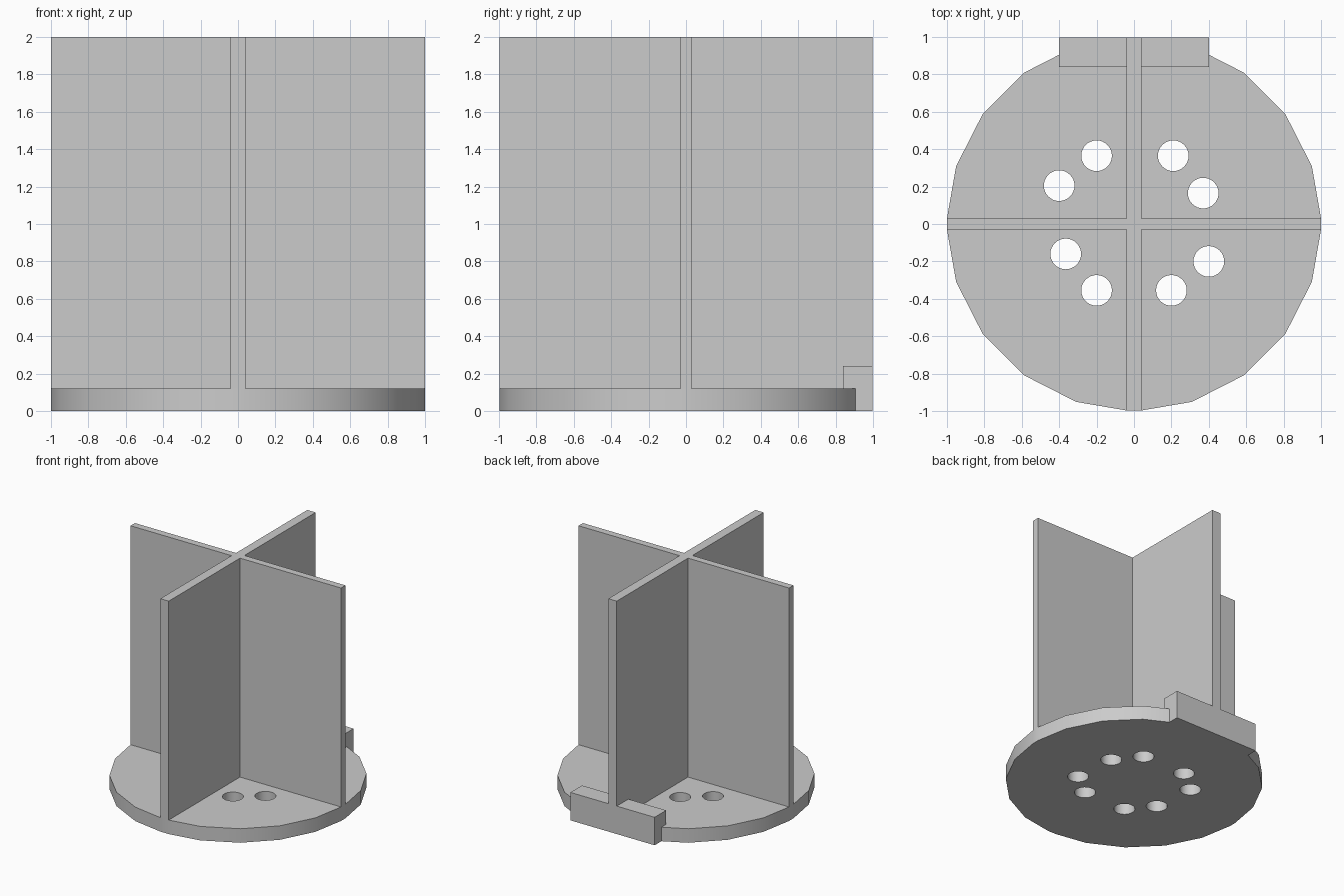
import bpy
import bmesh
from math import cos, sin, radians

cube = bpy.data.objects.get("Cube")
if cube:
    bpy.data.objects.remove(cube, do_unlink=True)

grey = bpy.data.materials.new("plain grey")
grey.use_nodes = True
colour = (0.6, 0.6, 0.6, 1)
grey.diffuse_color = colour
grey.node_tree.nodes["Principled BSDF"].inputs["Base Color"].default_value = colour

FRONT, BACK = -0.997, 0.997
BASE_TOP, HEIGHT = 0.12, 2.0
FIN_X, FIN_Y = 0.04, 0.03          # half thicknesses of the two fins
BLOCK_HALF, BLOCK_FRONT = 0.4, 0.84


def add_object(name, bm):
    bmesh.ops.recalc_face_normals(bm, faces=bm.faces)
    mesh = bpy.data.meshes.new(name)
    bm.to_mesh(mesh)
    bm.free()
    mesh.materials.append(grey)
    obj = bpy.data.objects.new(name, mesh)
    bpy.context.collection.objects.link(obj)
    return obj


def add_prism(bm, outline, z0, z1):
    face = bm.faces.new([bm.verts.new((x, y, z0)) for x, y in outline])
    result = bmesh.ops.extrude_face_region(bm, geom=[face], use_keep_orig=True)
    top = [v for v in result["geom"] if isinstance(v, bmesh.types.BMVert)]
    bmesh.ops.translate(bm, verts=top, vec=(0, 0, z1 - z0))


def box(name, x0, x1, y0, y1, z0, z1):
    bm = bmesh.new()
    add_prism(bm, [(x0, y0), (x1, y0), (x1, y1), (x0, y1)], z0, z1)
    return add_object(name, bm)


def ring_point(degrees):
    return cos(radians(degrees)), sin(radians(degrees))


# Base disc: twenty-sided, flush with the fin ends and notched for the block
right_half = [(FIN_X, FRONT)]
right_half += [ring_point(a) for a in (-72, -54, -36, -18)]
right_half += [(1, -FIN_Y), (1, FIN_Y)]
right_half += [ring_point(a) for a in (18, 36, 54)]
right_half += [(BLOCK_HALF, 0.905), (BLOCK_HALF, BLOCK_FRONT)]
outline = right_half + [(-x, y) for x, y in reversed(right_half)]
bm = bmesh.new()
add_prism(bm, outline, 0, BASE_TOP)
base = add_object("base_disc", bm)

# Drain holes, cut through the base
holes = [(-0.2, 0.365), (0.21, 0.365), (-0.4, 0.205), (0.37, 0.165),
         (-0.365, -0.16), (0.4, -0.2), (-0.2, -0.355), (0.2, -0.355)]
bm = bmesh.new()
for hx, hy in holes:
    circle = [ring_point(i * 360 / 32) for i in range(32)]
    add_prism(bm, [(hx + 0.082 * c, hy + 0.082 * s) for c, s in circle], -0.1, 0.3)
cutter = add_object("hole_cutter", bm)
cutter.hide_render = True

cut = base.modifiers.new("holes", "BOOLEAN")
cut.operation = "DIFFERENCE"
cut.solver = "EXACT"
cut.object = cutter
bpy.ops.object.select_all(action="DESELECT")
base.select_set(True)
bpy.context.view_layer.objects.active = base
bpy.ops.object.modifier_apply(modifier=cut.name)
bpy.data.objects.remove(cutter, do_unlink=True)
bpy.ops.object.shade_smooth_by_angle(angle=radians(30))

# Crossed upright fins
box("side_to_side_fin", -1, 1, -FIN_Y, FIN_Y, BASE_TOP, HEIGHT)
box("front_to_back_fin", -FIN_X, FIN_X, FRONT, BACK, BASE_TOP, HEIGHT)

# Block at the back edge
box("back_block", -BLOCK_HALF, BLOCK_HALF, BLOCK_FRONT, BACK, 0, 0.24)
